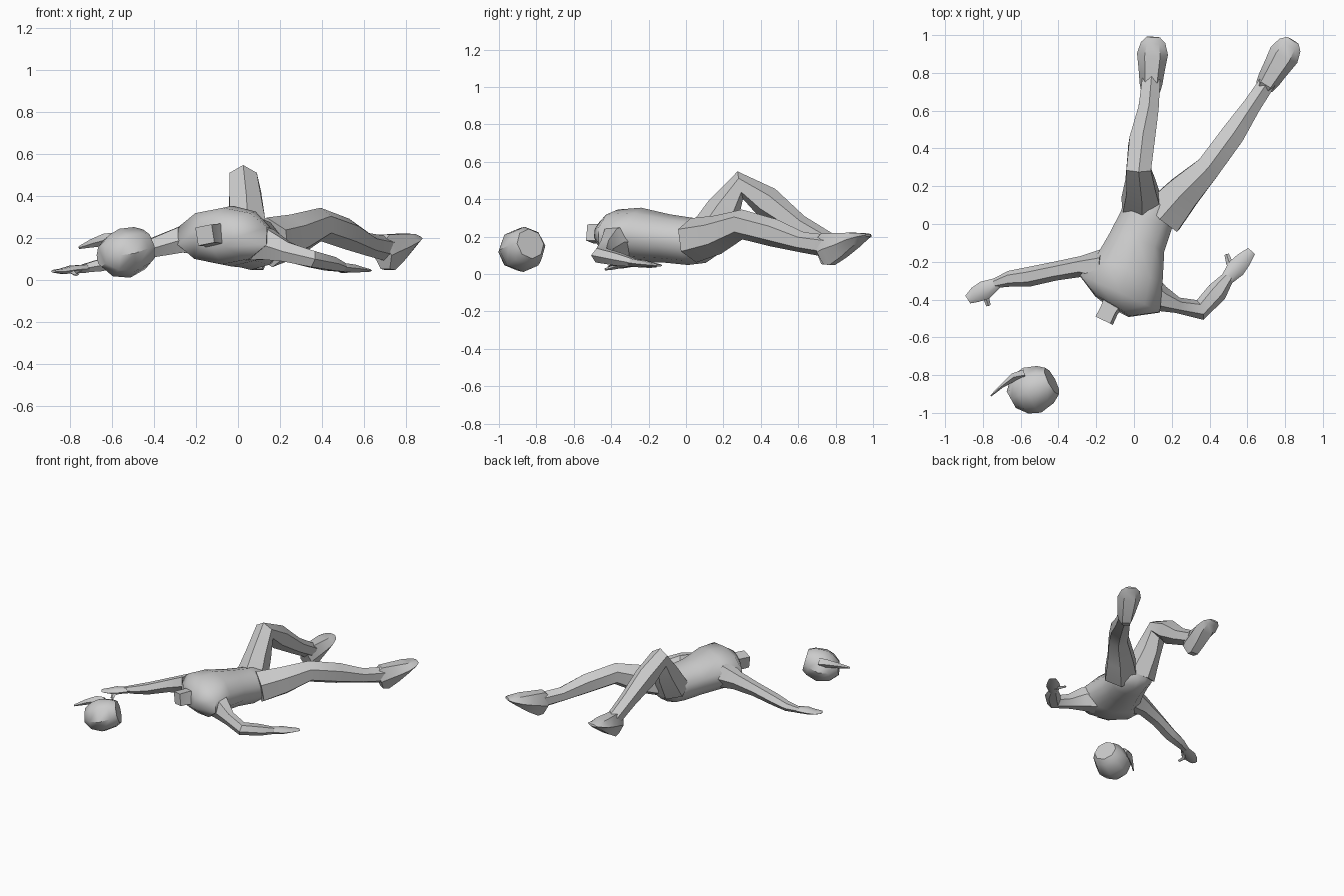
import bpy, bmesh, math
from mathutils import Vector


def loft(name, rings, n=8, start=0.0, angle=45):
    """Skin n-sided rings (x, y, z, half width, half height) along a path."""
    bm = bmesh.new()
    pts = [Vector(r[:3]) for r in rings]
    loops = []
    for i, r in enumerate(rings):
        t = (pts[min(i + 1, len(pts) - 1)] - pts[max(i - 1, 0)]).normalized()
        u = t.cross(Vector((0, 0, 1))).normalized()
        v = u.cross(t)
        ring = []
        for k in range(n):
            a = math.radians(start) + 2 * math.pi * k / n
            ring.append(bm.verts.new(pts[i] + u * r[3] * math.cos(a) + v * r[4] * math.sin(a)))
        loops.append(ring)
    for a, b in zip(loops, loops[1:]):
        for k in range(n):
            bm.faces.new((a[k], a[(k + 1) % n], b[(k + 1) % n], b[k]))
    bm.faces.new(loops[0])
    bm.faces.new(loops[-1])
    bmesh.ops.recalc_face_normals(bm, faces=bm.faces)
    me = bpy.data.meshes.new(name)
    bm.to_mesh(me)
    bm.free()
    ob = bpy.data.objects.new(name, me)
    bpy.context.collection.objects.link(ob)
    bpy.ops.object.select_all(action='DESELECT')
    ob.select_set(True)
    bpy.context.view_layer.objects.active = ob
    bpy.ops.object.shade_smooth_by_angle(angle=math.radians(angle))
    return ob


def foot(name, heel, direction):
    """Wedge foot: low heel, sole rising to a thin toe."""
    d = Vector(direction).normalized()
    rings = []
    for s, w, low, high in [(0.0, .05, .045, .19), (.04, .06, .04, .225), (.12, .07, .085, .225),
                            (.20, .082, .14, .225), (.26, .065, .18, .22), (.29, .035, .20, .215)]:
        rings.append((heel[0] + d.x * s, heel[1] + d.y * s, (low + high) / 2, w, (high - low) / 2 * 1.1))
    loft(name, rings, 6, 0, 35)


# Torso and neck stump
loft("torso", [(-.115, -.435, .22, .11, .075), (-.075, -.37, .21, .245, .135), (-.03, -.25, .21, .2, .145),
               (.015, -.1, .19, .16, .13), (.065, .02, .175, .15, .127), (.085, .11, .175, .14, .115),
               (.1, .17, .17, .09, .07)], 10, 18, 60)
loft("neck", [(-.10, -.40, .21, .075, .075), (-.13, -.455, .215, .06, .065), (-.158, -.512, .215, .062, .062)],
     4, 35, 30)

# Legs: one bent up at the knee, one stretched out
loft("bent_leg", [(.04, .10, .18, .12, .11), (.035, .2, .34, .09, .095), (.025, .29, .475, .075, .075),
                  (.04, .43, .385, .078, .085), (.075, .6, .26, .062, .06), (.09, .755, .17, .055, .055)], 6, 30)
loft("straight_leg", [(.15, .04, .18, .13, .12), (.265, .17, .21, .105, .105), (.395, .3, .265, .075, .08),
                      (.52, .47, .22, .072, .075), (.62, .62, .17, .055, .055), (.71, .755, .15, .05, .06)], 6, 30)
foot("bent_leg_foot", (.088, .70), (.05, 1, 0))
foot("straight_leg_foot", (.69, .725), (.52, .85, 0))

# Arms with flat tapered hands and thumbs
loft("left_arm", [(-.17, -.23, .21, .10, .10), (-.28, -.225, .19, .055, .07), (-.42, -.25, .15, .05, .05),
                  (-.56, -.28, .1, .052, .042), (-.66, -.29, .07, .042, .033), (-.74, -.315, .055, .025, .022)], 6)
loft("left_hand", [(-.72, -.31, .055, .028, .022), (-.79, -.35, .05, .05, .022), (-.84, -.375, .042, .042, .014),
                   (-.88, -.40, .042, .024, .007)], 6)
loft("left_thumb", [(-.76, -.35, .045, .02, .014), (-.785, -.39, .035, .018, .012), (-.77, -.432, .025, .012, .006)], 4)
loft("right_arm", [(.06, -.35, .18, .10, .10), (.14, -.395, .17, .07, .085), (.23, -.43, .135, .042, .055),
                   (.35, -.455, .1, .055, .045), (.44, -.36, .078, .055, .038), (.50, -.28, .06, .032, .024)], 6)
loft("right_hand", [(.485, -.30, .062, .032, .024), (.54, -.235, .055, .05, .022), (.58, -.19, .05, .042, .014),
                    (.622, -.143, .046, .024, .007)], 6)
loft("right_thumb", [(.53, -.24, .05, .02, .014), (.505, -.205, .045, .018, .012), (.49, -.16, .04, .012, .006)], 4)

# Detached head with a thin hair tail
loft("head", [(-.435, -.832, .162, .08, .082), (-.47, -.85, .152, .108, .105), (-.54, -.88, .128, .128, .12),
              (-.605, -.905, .118, .108, .1), (-.65, -.93, .118, .05, .055)], 8, 0, 45)
loft("hair_tail", [(-.58, -.80, .19, .03, .035), (-.635, -.81, .193, .022, .03), (-.70, -.858, .175, .01, .02),
                   (-.758, -.91, .155, .004, .007)], 4)
